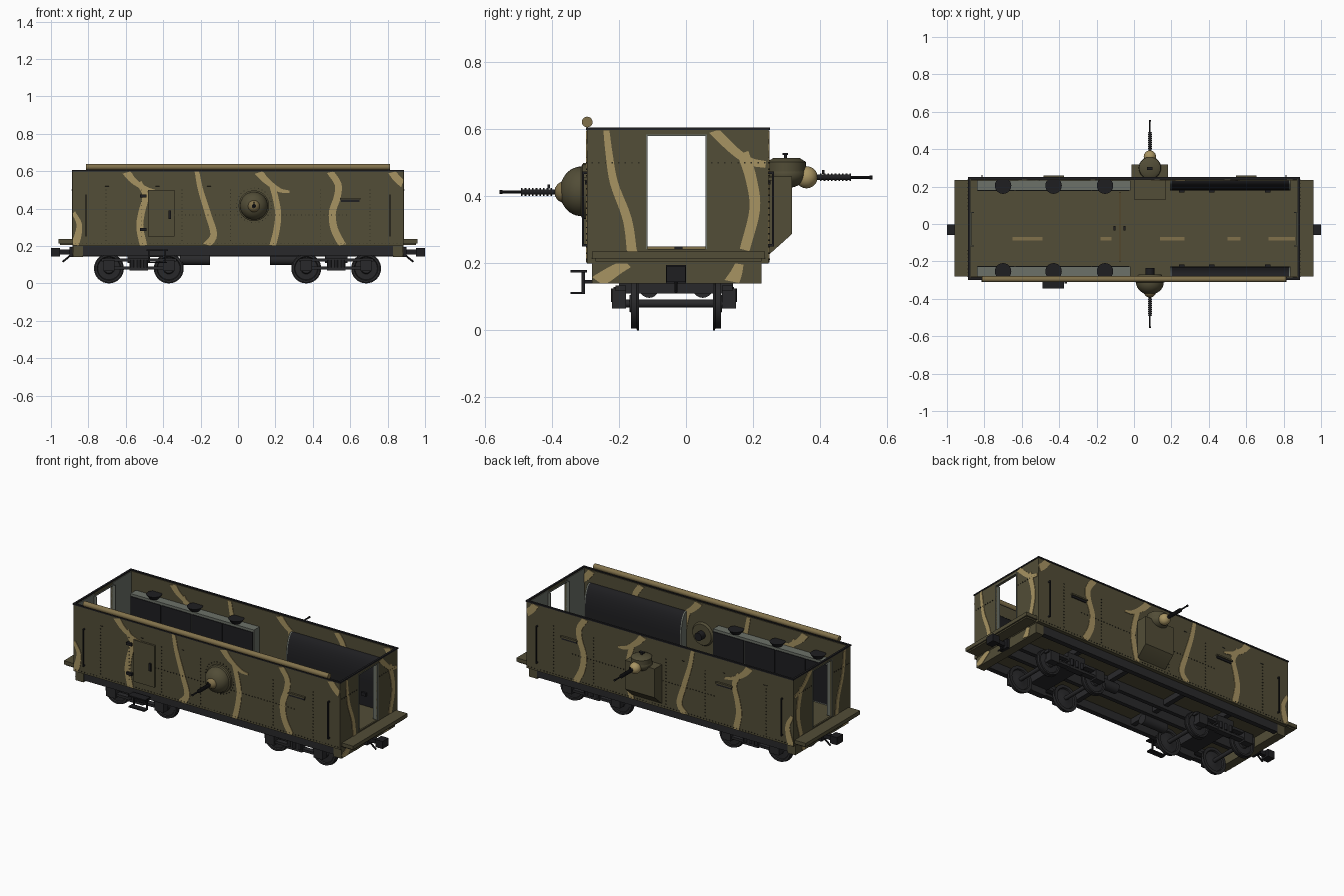
import bpy, bmesh, math
from mathutils import Vector, Matrix

if "Cube" in bpy.data.objects:
    bpy.data.objects.remove(bpy.data.objects["Cube"])

def mat(name, r, g, b):
    m = bpy.data.materials.new(name)
    m.diffuse_color = (r, g, b, 1)
    m.use_nodes = True
    m.node_tree.nodes["Principled BSDF"].inputs["Base Color"].default_value = m.diffuse_color
    return m

OLIVE = mat("olive_paint", .084, .074, .038)
TAN = mat("tan_camouflage", .39, .295, .122)
CANVAS = mat("brown_canvas", .22, .165, .07)
BLACK = mat("black_steel", .013, .013, .015)
STEEL = mat("dark_steel", .022, .022, .024)
GREY = mat("grey_green_interior", .15, .165, .14)
RIVET = mat("dark_olive_rivets", .028, .025, .014)

def finish(name, bm, m):
    bmesh.ops.recalc_face_normals(bm, faces=bm.faces)
    me = bpy.data.meshes.new(name)
    bm.to_mesh(me)
    bm.free()
    me.materials.append(m)
    ob = bpy.data.objects.new(name, me)
    bpy.context.collection.objects.link(ob)
    return ob

def boxes(name, m, items):
    """Boxes given as x0, x1, y0, y1, z0, z1, joined in one object."""
    bm = bmesh.new()
    for x0, x1, y0, y1, z0, z1 in items:
        t = Matrix.Translation(((x0+x1)/2, (y0+y1)/2, (z0+z1)/2))
        s = Matrix.Diagonal((abs(x1-x0), abs(y1-y0), abs(z1-z0), 1))
        bmesh.ops.create_cube(bm, size=1, matrix=t @ s)
    return finish(name, bm, m)

def tube(name, m, p0, p1, r0, r1=None, seg=20):
    bm = bmesh.new()
    p0, p1 = Vector(p0), Vector(p1)
    d = p1 - p0
    rot = d.to_track_quat('Z', 'Y').to_matrix().to_4x4()
    bmesh.ops.create_cone(bm, cap_ends=True, segments=seg, radius1=r0, radius2=r0 if r1 is None else r1,
                          depth=d.length, matrix=Matrix.Translation((p0+p1)/2) @ rot)
    return finish(name, bm, m)

def ball(name, m, c, rx, ry, rz):
    bm = bmesh.new()
    bmesh.ops.create_uvsphere(bm, u_segments=28, v_segments=16, radius=1,
                              matrix=Matrix.Translation(c) @ Matrix.Diagonal((rx, ry, rz, 1)))
    return finish(name, bm, m)

def lathe_y(name, m, profile, c, seg=32):
    """Spin (radius, y) points around an axis along y."""
    bm = bmesh.new()
    vs = [bm.verts.new((r, y, 0)) for r, y in profile]
    es = [bm.edges.new(p) for p in zip(vs, vs[1:])]
    bmesh.ops.spin(bm, geom=vs+es, cent=(0, 0, 0), axis=(0, 1, 0), angle=2*math.pi, steps=seg)
    bmesh.ops.remove_doubles(bm, verts=bm.verts, dist=1e-5)
    bmesh.ops.translate(bm, verts=bm.verts, vec=c)
    return finish(name, bm, m)

def prism(name, m, profile, x0, x1):
    """Extrude a (y, z) profile along x."""
    bm = bmesh.new()
    f = bm.faces.new([bm.verts.new((x0, y, z)) for y, z in profile])
    g = bmesh.ops.extrude_face_region(bm, geom=[f])['geom']
    bmesh.ops.translate(bm, verts=[v for v in g if isinstance(v, bmesh.types.BMVert)], vec=(x1-x0, 0, 0))
    return finish(name, bm, m)

def smooth_path(pts, n=5):
    p = [Vector(q) for q in pts]
    p = [2*p[0]-p[1]] + p + [2*p[-1]-p[-2]]
    out = []
    for a, b, c, d in zip(p, p[1:], p[2:], p[3:]):
        for i in range(n):
            t = i/n
            out.append(.5*(2*b + (c-a)*t + (2*a-5*b+4*c-d)*t*t + (3*b-a-3*c+d)*t**3))
    return out + [p[-2]]

def stripe(name, pts, w0, w1, axis, level, lim):
    """Wavy thin plate on a wall: axis 'y' lies in xz, axis 'x' lies in yz."""
    path, bm, rows = smooth_path(pts), bmesh.new(), []
    for i, p in enumerate(path):
        t = path[min(i+1, len(path)-1)] - path[max(i-1, 0)]
        n = Vector((-t.y, t.x)).normalized() * (w0+(w1-w0)*i/(len(path)-1))/2
        row = []
        for q in (p+n, p-n):
            u, z = min(max(q.x, lim[0]), lim[1]), min(max(q.y, lim[2]), lim[3])
            for off in (-.002, .002):
                row.append(bm.verts.new((u, level+off, z) if axis == 'y' else (level+off, u, z)))
        rows.append([row[0], row[1], row[3], row[2]])
    for a, b in zip(rows, rows[1:]):
        for k in range(4):
            bm.faces.new((a[k], a[(k+1) % 4], b[(k+1) % 4], b[k]))
    bm.faces.new(rows[0])
    bm.faces.new(rows[-1])
    finish(name, bm, TAN)

Y0, Y1, X, YC = -.295, .247, .885, -.03

# Hull: side walls, end walls with doorways, floor and top rim
boxes("side_walls", OLIVE, [(-X, X, Y0, Y0+.012, .2, .6), (-X, X, Y1-.012, Y1, .2, .6)])
ends, liners, frames = [], [], []
for s in (-1, 1):
    for a, b, c, d in ((Y0, -.115, .2, .6), (.058, Y1, .2, .6), (-.115, .058, .58, .6), (-.115, .058, .2, .243)):
        ends.append((s*X, s*(X-.01), a, b, c, d))
    for a, b in ((Y0+.013, -.115), (.058, Y1-.013)):
        liners.append((s*(X-.01), s*(X-.013), a, b, .24, .598))
    for a, b in ((-.12, -.115), (.058, .063)):
        frames.append((s*(X+.002), s*(X-.03), a, b, .243, .585))
    frames.append((s*(X+.002), s*(X-.016), -.12, .063, .58, .585))
boxes("end_walls", OLIVE, ends)
boxes("end_wall_lining", GREY, liners)
boxes("doorway_frames", GREY, frames)
boxes("floor", OLIVE, [(-X+.01, X-.01, Y0+.01, Y1-.01, .2, .238)])
boxes("floor_seam", CANVAS, [(-.08, -.07, -.2, .17, .238, .25)])
boxes("floor_handles", BLACK, [(-.11, -.10, -.035, -.01, .238, .25), (-.055, -.045, -.035, -.01, .238, .25)])
boxes("floor_camouflage", CANVAS, [(a, b, -.088, -.07, .236, .241) for a, b in
                                   ((-.65, -.49), (-.18, -.12), (.14, .27), (.5, .57), (.72, .86))])
boxes("top_rim", BLACK, [(-X-.003, X+.003, Y0-.004, Y0+.008, .598, .606), (-X-.003, X+.003, Y1-.008, Y1+.004, .598, .606),
                         (-X-.003, -X+.009, Y0, Y1, .598, .606), (X-.009, X+.003, Y0, Y1, .598, .606)])
tube("rolled_tarpaulin", CANVAS, (-.813, Y0, .622), (.813, Y0, .622), .016)

# Camouflage on both sides (inside and outside) and both ends
waves = [([(-.60, .60), (-.56, .55), (-.50, .51), (-.43, .49)], .045, .012),
         ([(-.53, .54), (-.495, .47), (-.515, .38), (-.525, .30), (-.505, .2)], .03, .04),
         ([(-.22, .60), (-.20, .50), (-.16, .37), (-.13, .26), (-.17, .2)], .024, .04),
         ([(.107, .60), (.15, .55), (.22, .50), (.275, .49)], .045, .012),
         ([(.18, .53), (.20, .46), (.215, .37), (.205, .28), (.185, .2)], .03, .035),
         ([(.49, .60), (.535, .53), (.53, .46), (.505, .38), (.515, .29), (.56, .2)], .035, .04),
         ([(-.88, .38), (-.85, .32), (-.855, .26), (-.875, .2)], .02, .045),
         ([(.82, .60), (.85, .56), (.885, .53)], .04, .04)]
for pts, w0, w1 in waves:
    for lv in (Y0-.001, Y0+.013, Y1-.013, Y1+.001):
        stripe("side_camouflage", pts, w0, w1, 'y', lv, (-X+.001, X-.001, .203, .597))
end_waves = [([(-.238, .60), (-.23, .53), (-.215, .44), (-.175, .33), (-.16, .22)], .018, .03),
             ([(.08, .60), (.14, .54), (.19, .505), (.238, .495)], .03, .02),
             ([(.17, .53), (.195, .45), (.205, .36), (.175, .24)], .035, .03)]
for s in (-1, 1):
    for pts, w0, w1 in end_waves:
        stripe("end_camouflage", pts, w0, w1, 'x', s*(X+.001), (Y0, Y1, .235, .597))
    for pts in ([(-.27, .14), (-.21, .18), (-.17, .2)], [(.135, .14), (.15, .17), (.16, .2)]):
        stripe("beam_camouflage", pts, .045, .025, 'x', s*(X-.001), (-.28, .225, .142, .2))

# Rivet rows
def span(a, b, d=.02):
    n = round((b-a)/d)
    return [a+(b-a)*i/n for i in range(n+1)]
dots, H = [], .0021
for y in (Y0, Y1):
    side = [(x, .365) for x in span(-.36, .58)] + [(x, .212) for x in span(-.87, .87)]
    side += [(x, z) for x in (-.705, -.3, -.04, .44, .705) for z in span(.23, .5)]
    if y < 0:
        side += [(.085+.093*math.cos(a), .417+.093*math.sin(a)) for a in span(0, 6.1, .22)]
        side += [(-.515, z) for z in span(.25, .5)]
    dots += [(x-H, x+H, y-.004, y+.004, z-H, z+H) for x, z in side]
for s in (-1, 1):
    row = [(y, .5) for y in span(-.28, .235) if not -.13 < y < .07] + [(y, .215) for y in span(-.28, .235)]
    dots += [(s*X-.004, s*X+.004, y-H, y+H, z-H, z+H) for y, z in row]
boxes("rivets", RIVET, dots)

# Side door, grab rails, vision slits, steps
boxes("side_door", OLIVE, [(-.48, -.34, Y0-.012, Y0, .25, .5)])
boxes("door_fittings", BLACK, [(-.372, -.358, Y0-.022, Y0, .345, .39), (-.525, -.49, Y0-.015, Y0, .458, .474),
                               (-.525, -.49, Y0-.015, Y0, .28, .296)])
rails, slits, hoods = [], [], []
for y, s, xs in ((Y0, -1, (.6,)), (Y1, 1, (-.43, .6))):
    for x in (-.813, .813):
        rails.append((x-.003, x+.003, y+s*.01, y+s*.016, .25, .475))
        rails += [(x-.003, x+.003, y, y+s*.016, z, z+.008) for z in (.25, .467)]
    for x in xs:
        hoods.append((x-.055, x+.055, y, y+s*.012, .448, .457))
        slits.append((x-.05, x+.05, y, y+s*.006, .436, .448))
boxes("grab_rails", BLACK, rails)
boxes("vision_slits", BLACK, slits)
boxes("slit_hoods", OLIVE, hoods)
boxes("steps", BLACK, [(-.49, -.375, -.345, -.295, .173, .18), (-.485, -.38, -.345, -.31, .108, .115),
                       (-.48, -.472, -.312, -.302, .108, .18), (-.393, -.385, -.312, -.302, .108, .18),
                       (-.47, -.4, -.31, -.27, .14, .15)])

# Machine guns with ball mounts
def gun(side, y, z):
    p = lambda d: (.085, y+side*d, z)
    ball("gun_ball", TAN if side > 0 else CANVAS, p(0), .033, .033, .033)
    tube("gun_jacket", BLACK, p(.02), p(.13), .008)
    for i in range(9):
        tube("jacket_ring", BLACK, p(.04+i*.011), p(.045+i*.011), .0115, seg=14)
    tube("gun_barrel", BLACK, p(.12), p(.195), .0045, seg=10)
    tube("gun_muzzle", BLACK, p(.188), p(.197), .006, seg=10)
    boxes("gun_sight", BLACK, [(.082, .088, y+side*.05-.004, y+side*.05+.004, z+.01, z+.022)])
gun(-1, -.36, .413)
dome = [(.082, .002), (.082, -.014), (.074, -.018)] + [(.074*math.cos(a), -.018-.064*math.sin(a)) for a in span(.1, math.pi/2, .15)]
lathe_y("front_gun_dome", OLIVE, dome, (.085, Y0, .415))
tube("inner_mount_ring", OLIVE, (.085, Y0+.012, .415), (.085, Y0+.024, .415), .07, .062, 32)
tube("inner_gun_breech", BLACK, (.085, Y0+.02, .415), (.085, Y0+.06, .415), .024)
gun(1, .36, .457)
prism("rear_gun_casing", OLIVE, [(.24, .225), (.25, .228), (.317, .288), (.317, .46), (.24, .46)], -.013, .183)
ball("rear_turret_bowl", OLIVE, (.085, .3, .465), .06, .06, .04)
tube("rear_turret_drum", OLIVE, (.085, .3, .475), (.085, .3, .503), .058, None, 32)
tube("rear_turret_cap", OLIVE, (.085, .3, .503), (.085, .3, .514), .058, .04, 32)
boxes("turret_periscope", BLACK, [(.08, .09, .292, .302, .51, .524), (.07, .1, .288, .305, .524, .53)])
boxes("gunner_seat", OLIVE, [(0, .17, .13, .235, .30, .33)])

# Interior lockers, stools and curved racks, on both walls
for s in (-1, 1):
    wy = Y1-.015 if s > 0 else Y0+.015
    f = wy - s*.052
    boxes("locker", GREY, [(-.84, -.02, wy, f, .238, .495)])
    boxes("locker_fronts", BLACK, [(-.838+i*.204, -.638+i*.204, f, f-s*.004, .245, .48) for i in range(4)])
    for x in (-.70, -.43, -.155):
        tube("locker_bowl", BLACK, (x, wy-s*.027, .495), (x, wy-s*.027, .52), .026, .044, 24)
    arc = [(wy-s*.052*math.sin(a), .38+.145*math.cos(a)) for a in span(0, math.pi/2, .2)]
    prism("curved_rack", BLACK, [(wy, .238)] + arc + [(f, .238)], .2, .83)
    for x in (.192, .83):
        prism("rack_end_plate", GREY, [(wy, .238)] + arc + [(f, .238)], x, x+.008)
    boxes("rack_latches", BLACK, [(x, x+.03, f, f-s*.012, .30, .32) for x in (.24, .4, .7)])

# End platforms, headstocks and couplers
for s in (-1, 1):
    boxes("end_platform", OLIVE, [(s*(X-.01), s*.96, -.28, .236, .214, .236)])
    boxes("platform_edge", OLIVE, [(s*(X-.01), s*.952, -.27, .226, .206, .214)])
    boxes("headstock", OLIVE, [(s*.83, s*(X-.002), -.28, .225, .14, .2)])
    boxes("coupler", BLACK, [(s*.88, s*.9, -.06, 0, .14, .195), (s*.9, s*.955, YC-.012, YC+.012, .155, .18),
                             (s*.953, s*1.0, YC-.028, YC+.028, .145, .19)])
    tube("coupling_rod", BLACK, (s*.885, YC, .158), (s*.938, YC, .115), .005, None, 8)

# Underframe
boxes("underframe", STEEL, [(-.83, .83, -.275, -.245, .15, .2), (-.83, .83, .195, .225, .15, .2),
                            (-.83, .83, -.09, -.065, .145, .2), (-.83, .83, .005, .03, .145, .2)]
      + [(x-.015, x+.015, -.26, .21, .165, .2) for x in (-.53, -.2, .2, .53)])
tube("air_tank", STEEL, (.17, .05, .127), (.34, .05, .127), .03)
tube("brake_cylinder", STEEL, (-.31, -.11, .127), (-.15, -.11, .127), .03)

# Bogies
for cx in (-.53, .525):
    bars = [(cx-.06, cx+.06, -.2, .14, .11, .165)]
    for s in (-1, 1):
        yi, yo = YC-.006+s*.143, YC-.006+s*.175
        bars += [(cx-.2, cx+.2, yi, yo, .118, .134), (cx-.13, cx+.13, yi, yo, .075, .09),
                 (cx-.05, cx+.05, yi, yo+s*.005, .07, .13)]
        bars += [(cx+d-.03, cx+d+.03, yi, yo+s*.01, .065, .125) for d in (-.16, .16)]
        for d in (-.035, 0, .035):
            tube("bogie_spring", BLACK, (cx+d, yo+s*.002, .085), (cx+d, yo+s*.002, .125), .011, None, 12)
    boxes("bogie_frame", STEEL, bars)
    for d in (-.16, .16):
        tube("axle", STEEL, (cx+d, -.19, .08), (cx+d, .13, .08), .012, None, 14)
        for s in (-1, 1):
            prof = [(0, .016), (.025, .016), (.03, .008), (.06, .006), (.064, .012), (.075, .012),
                    (.075, -.004), (.08, -.006), (.08, -.012), (.062, -.012), (.058, -.004), (.025, -.006), (0, -.014)]
            lathe_y("wheel", STEEL, [(r, y*s) for r, y in prof], (cx+d, YC+s*.122, .08))

# Smooth shading with sharp edges kept
bpy.ops.object.select_all(action='SELECT')
bpy.context.view_layer.objects.active = bpy.context.scene.objects[0]
bpy.ops.object.shade_smooth_by_angle(angle=math.radians(35))
